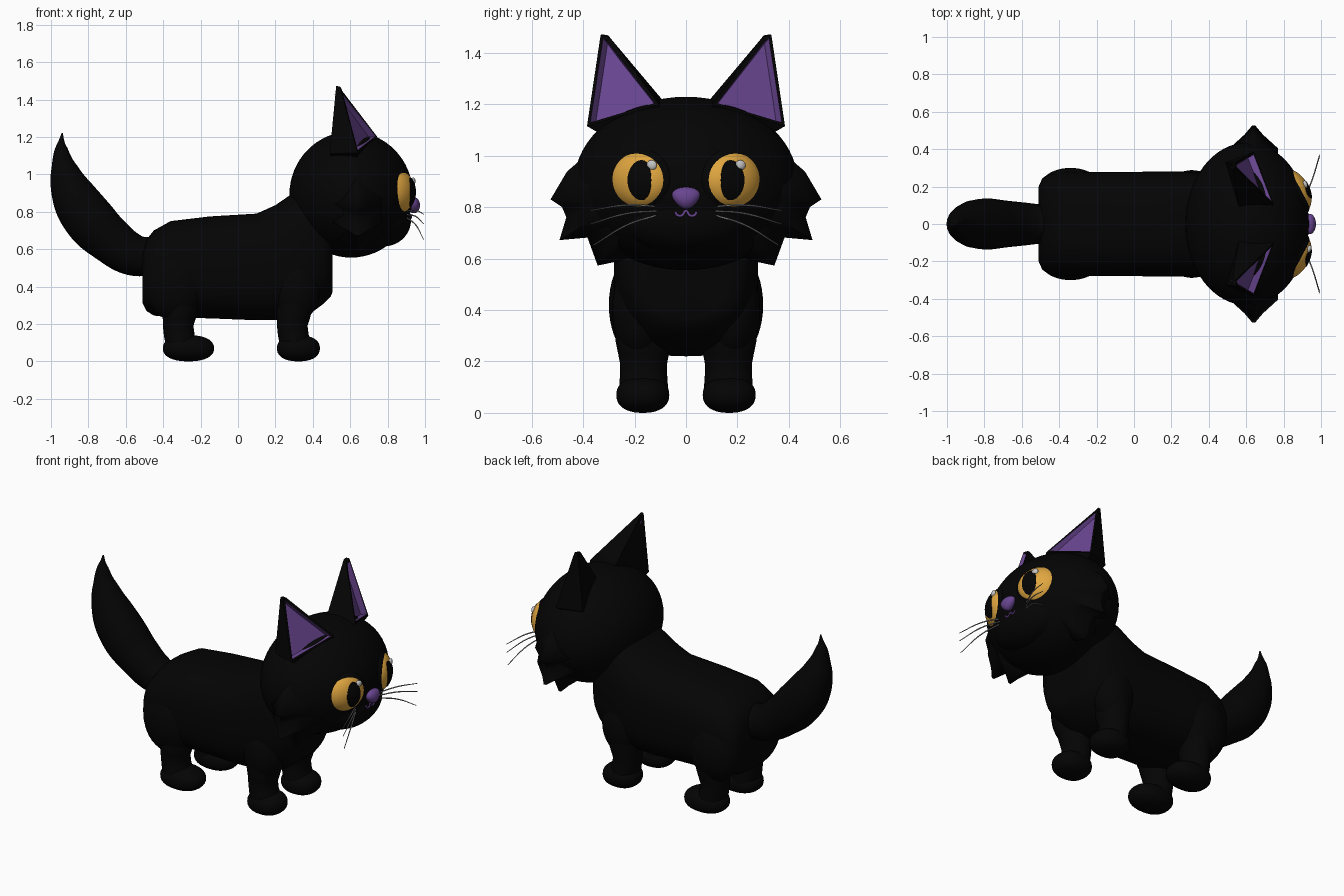
import bpy, bmesh
from math import sin, cos, pi, sqrt, radians
from mathutils import Matrix, Vector

if "Cube" in bpy.data.objects:
    bpy.data.objects.remove(bpy.data.objects["Cube"])


def material(name, r, g, b):
    m = bpy.data.materials.new(name)
    m.use_nodes = True
    m.diffuse_color = (r, g, b, 1)
    node = m.node_tree.nodes["Principled BSDF"]
    node.inputs["Base Color"].default_value = (r, g, b, 1)
    node.inputs["Roughness"].default_value = 0.7
    return m


BLACK = material("black fur", 0.0012, 0.0012, 0.0012)
PURPLE = material("purple", 0.14, 0.06, 0.28)
AMBER = material("amber", 0.74, 0.38, 0.05)
GLINT = material("pale glint", 0.55, 0.55, 0.55)
GREY = material("whisker grey", 0.3, 0.3, 0.3)


def smooth(ob, angle=50):
    bpy.ops.object.select_all(action='DESELECT')
    ob.select_set(True)
    bpy.context.view_layer.objects.active = ob
    bpy.ops.object.shade_smooth_by_angle(angle=radians(angle))


def finish(name, bm, *mats, angle=50):
    bmesh.ops.recalc_face_normals(bm, faces=bm.faces)
    me = bpy.data.meshes.new(name)
    bm.to_mesh(me)
    bm.free()
    for m in mats:
        me.materials.append(m)
    ob = bpy.data.objects.new(name, me)
    bpy.context.collection.objects.link(ob)
    smooth(ob, angle)
    return ob


def ball(name, centre, radii, mat, turn=0, shape=None, seg=40):
    bm = bmesh.new()
    bmesh.ops.create_uvsphere(bm, u_segments=seg, v_segments=seg // 2, radius=1)
    if shape:
        for v in bm.verts:
            v.co = shape(v.co)
    bm.transform(Matrix.Translation(centre) @ Matrix.Rotation(turn, 4, 'Z')
                 @ Matrix.Diagonal((*radii, 1)))
    return finish(name, bm, mat)


def loft(bm, rings):
    rows = [[bm.verts.new(p) for p in ring] for ring in rings]
    n = len(rows[0])
    faces = [bm.faces.new((a[i], a[(i + 1) % n], b[(i + 1) % n], b[i]))
             for a, b in zip(rows, rows[1:]) for i in range(n)]
    bm.faces.new(rows[0])
    bm.faces.new(rows[-1])
    return faces


def tube(name, points, radii, mat, bevel=8):
    cu = bpy.data.curves.new(name, 'CURVE')
    cu.dimensions = '3D'
    cu.bevel_depth = 1
    cu.bevel_resolution = bevel
    cu.use_fill_caps = True
    sp = cu.splines.new('BEZIER')
    sp.radius_interpolation = 'CARDINAL'
    sp.bezier_points.add(len(points) - 1)
    for bp, p, r in zip(sp.bezier_points, points, radii):
        bp.co, bp.radius = p, r
        bp.handle_left_type = bp.handle_right_type = 'AUTO'
    cu.materials.append(mat)
    ob = bpy.data.objects.new(name, cu)
    bpy.context.collection.objects.link(ob)
    bpy.ops.object.select_all(action='DESELECT')
    ob.select_set(True)
    bpy.context.view_layer.objects.active = ob
    bpy.ops.object.convert(target='MESH')
    smooth(bpy.context.object, 60)
    return bpy.context.object


def soft(c, power=2.7):
    return (1 if c > 0 else -1) * abs(c) ** (2 / power)


def section(x, low, high, half, n=40):
    mid, tall = (low + high) / 2, (high - low) / 2
    return [(x, half * soft(cos(2 * pi * i / n)), mid + tall * soft(sin(2 * pi * i / n)))
            for i in range(n)]


# Body: x, underside, back, half width
stations = [(-.51, .31, .58, .20), (-.49, .27, .65, .245), (-.45, .245, .70, .265),
            (-.36, .235, .75, .28), (-.15, .23, .775, .277), (.1, .22, .79, .28),
            (.2, .22, .835, .28), (.28, .22, .89, .28), (.38, .25, .95, .27),
            (.46, .31, .95, .25), (.495, .345, .9, .22), (.505, .37, .8, .16)]
bm = bmesh.new()
loft(bm, [section(*s) for s in stations])
finish("body", bm, BLACK)

# Tail
tail = [(-.44, .56, .10), (-.56, .57, .112), (-.69, .655, .126), (-.80, .765, .136),
        (-.885, .90, .115), (-.93, 1.03, .072), (-.945, 1.14, .033), (-.94, 1.22, .004)]
tube("tail", [(x, 0, z) for x, z, r in tail], [r for x, z, r in tail], BLACK)

# Head and muzzle
HEAD = Vector((.605, 0, .892))
ball("head", HEAD, (.33, .435, .337), BLACK, seg=64)
ball("muzzle", (.78, 0, .755), (.145, .25, .14), BLACK)

# Nose, narrower at the bottom, and mouth
ball("nose", (.94, 0, .835), (.033, .052, .043), PURPLE,
     shape=lambda c: Vector((c.x, c.y * (1 + .35 * c.z), c.z)))
mouth = [(-.042, .782), (-.032, .768), (-.015, .768), (0, .785), (.015, .768), (.032, .768), (.042, .782)]
tube("mouth", [(.924, y, z) for y, z in mouth], [.005] * 7, PURPLE, 3)

cheek = [(.33, 1.08), (.395, 1.0), (.465, .94), (.53, .83), (.485, .80), (.468, .76),
         (.495, .67), (.385, .68), (.345, .57), (.25, .59), (.15, .65), (.15, 1.0)]
EYE_R = (.088, .13, .118)
TURN = .5

for side, label in ((1, "left"), (-1, "right")):
    # Cheek fur, a spiked ridge tapering into the head
    bm = bmesh.new()
    loft(bm, [[(.64 + dx, side * (.2 + k * (y - .2)), .85 + k * (z - .85)) for y, z in cheek]
              for dx, k in ((-.13, .62), (-.05, .84), (-.008, .99), (.008, .99), (.05, .84), (.13, .62))])
    finish(label + "_cheek_fur", bm, BLACK, angle=80)

    # Ear, with a sunken purple front
    rim = [Vector((x, side * y, z)) for x, y, z in
           ((.64, .385, 1.115), (.745, .105, 1.2), (.56, .09, 1.215), (.49, .33, 1.11))]
    tip = [Vector((x, side * y, z)) for x, y, z in
           ((.545, .332, 1.47), (.545, .297, 1.462), (.525, .303, 1.468), (.525, .327, 1.472))]
    root = [HEAD + (p - HEAD) * .75 for p in rim]
    bm = bmesh.new()
    front = loft(bm, [root, rim, tip])[4]
    bmesh.ops.recalc_face_normals(bm, faces=bm.faces)
    bmesh.ops.inset_region(bm, faces=[front], thickness=.019, depth=0)
    bmesh.ops.inset_region(bm, faces=[front], thickness=.012, depth=-.035)
    for f in front.verts[0].link_faces[:] + front.verts[2].link_faces[:] + [front]:
        f.material_index = 1
    finish(label + "_ear", bm, BLACK, PURPLE, angle=35)

    # Eye in its socket, with a pupil plate and a glint
    eye = (.85, side * .172, .905)
    place = Matrix.Translation(eye) @ Matrix.Rotation(side * TURN, 4, 'Z')

    def on_eye(u, v, lift):
        flat = 1 - (u / EYE_R[1]) ** 2 - (v / EYE_R[2]) ** 2
        return place @ Vector((EYE_R[0] * sqrt(flat) + lift, side * u, v))

    ball(label + "_eye_socket", eye, (.07, .14, .13), BLACK, turn=side * TURN, seg=48)
    ball(label + "_eye", eye, EYE_R, AMBER, turn=side * TURN, seg=48)
    bm = bmesh.new()
    loft(bm, [[on_eye(-.033 + .047 * k * cos(2 * pi * i / 32), .078 * k * sin(2 * pi * i / 32), lift)
               for i in range(32)]
              for k, lift in ((1, -.002), (1, .003), (.75, .003), (.5, .003), (.25, .003), (.02, .003))])
    finish(label + "_pupil", bm, BLACK)
    spot = on_eye(.003 if side > 0 else -.075, .058, 0)
    ball(label + "_eye_glint", spot, (.012, .021, .02), GLINT, turn=side * .3, seg=20)

    # Whiskers
    for i, (z0, z1, z2, y2) in enumerate(((.802, .808, .787, .37), (.785, .775, .735, .37),
                                          (.77, .73, .652, .36))):
        tube(f"{label}_whisker_{i + 1}",
             [(.90, side * .11, z0), (.95, side * .23, z1), (.992, side * y2, z2)],
             [.0035, .0035, .002], GREY, 1)

    # Haunch and shoulder
    ball(label + "_haunch", (-.34, side * .195, .42), (.165, .105, .20), BLACK)
    ball(label + "_shoulder", (.31, side * .178, .40), (.13, .11, .19), BLACK)

    # Legs and rounded paws
    for part, x, reach in (("front", .29, .115), ("rear", -.32, .137)):
        bm = bmesh.new()
        loft(bm, [[(x + dx + r * .085 * cos(2 * pi * i / 24), side * .165 + r * .095 * sin(2 * pi * i / 24), z)
                   for i in range(24)]
                  for z, r, dx in ((.05, 1, .02), (.1, 1, .016), (.14, .97, .006), (.19, .96, 0),
                                   (.23, 1.04, .006), (.28, 1.15, .01), (.4, 1.15, 0))])
        finish(f"{label}_{part}_leg", bm, BLACK)
        ball(f"{label}_{part}_paw", (x - .082 + reach, side * .168, .07), (reach, .103, .07), BLACK,
             shape=lambda c: Vector([soft(k, 2.3) for k in c]))
